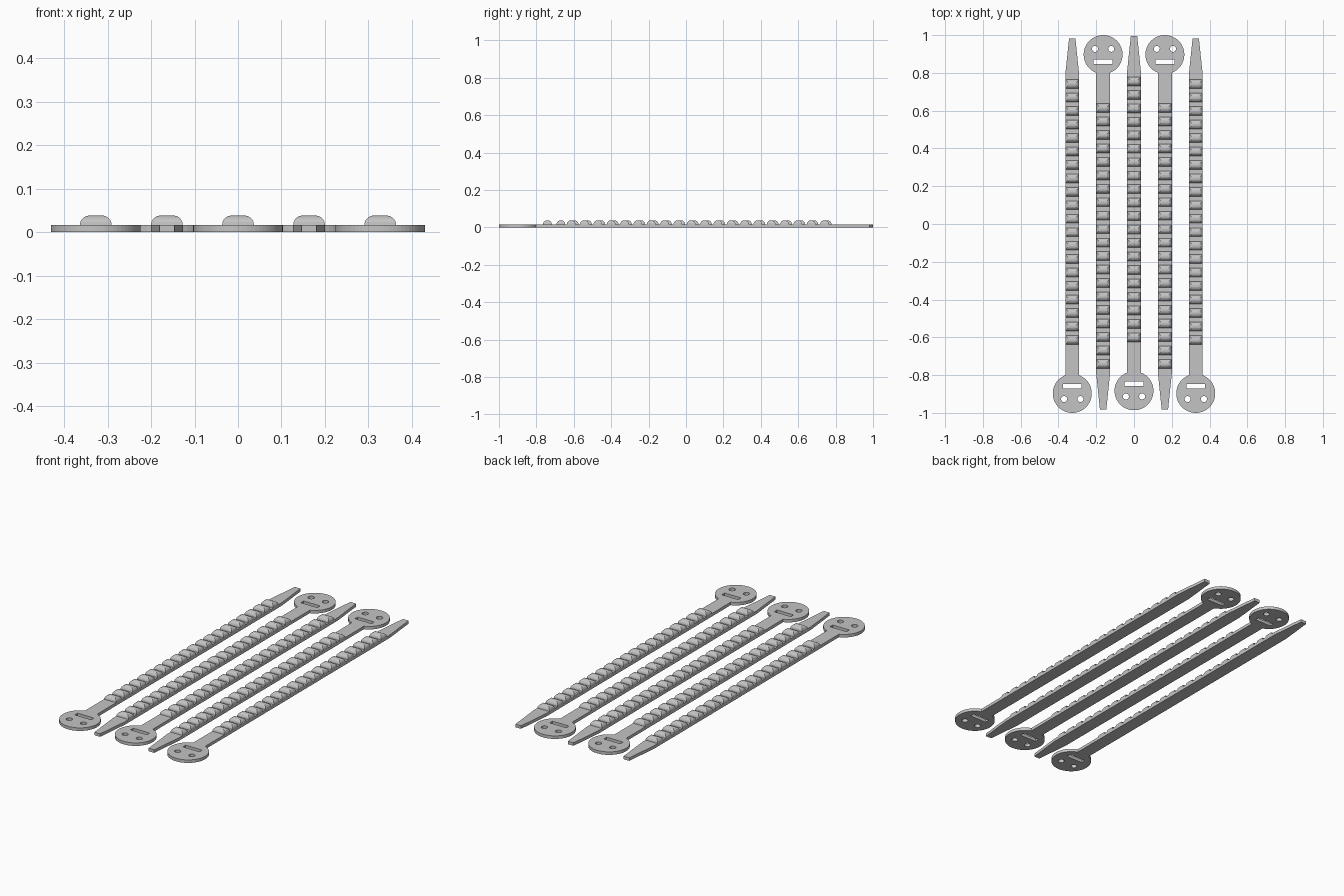
import bpy, bmesh, math
from mathutils import Matrix

if "Cube" in bpy.data.objects:
    bpy.data.objects.remove(bpy.data.objects["Cube"])

T = 0.0165          # strap thickness
HALF_W = 0.0365     # strap half width
HEAD_R = 0.103      # head radius
TIP_Y = 1.878       # strap tip, measured from the head centre

grey = bpy.data.materials.new("light grey plastic")
grey.diffuse_color = (0.55, 0.55, 0.55, 1)
grey.use_nodes = True
grey.node_tree.nodes["Principled BSDF"].inputs["Base Color"].default_value = grey.diffuse_color


def circle(cx, cy, r, n):
    return [(cx + r * math.cos(math.tau * i / n), cy + r * math.sin(math.tau * i / n)) for i in range(n)]


def plate_mesh():
    """Flat outline of head, strap and tapered tip, with two eyes and a slot cut out."""
    a = math.asin(HALF_W / HEAD_R)
    start, sweep, n = math.pi / 2 + a, math.tau - 2 * a, 56
    outline = [(HEAD_R * math.cos(start + sweep * i / n), HEAD_R * math.sin(start + sweep * i / n))
               for i in range(n + 1)]
    outline += [(HALF_W, 1.69), (0.017, TIP_Y), (-0.017, TIP_Y), (-HALF_W, 1.69)]
    slot = [(-0.05, 0.026), (0.05, 0.026), (0.05, 0.05), (-0.05, 0.05)]
    loops = [outline, slot, circle(-0.043, -0.03, 0.016, 20), circle(0.043, -0.03, 0.016, 20)]
    cu = bpy.data.curves.new("plate_outline", 'CURVE')
    cu.dimensions, cu.fill_mode, cu.extrude = '2D', 'BOTH', T / 2
    for pts in loops:
        s = cu.splines.new('POLY')
        s.points.add(len(pts) - 1)
        for p, (x, y) in zip(s.points, pts):
            p.co = (x, y, 0, 1)
        s.use_cyclic_u = True
    ob = bpy.data.objects.new("plate_outline", cu)
    bpy.context.collection.objects.link(ob)
    bpy.context.view_layer.update()
    me = bpy.data.meshes.new_from_object(ob.evaluated_get(bpy.context.evaluated_depsgraph_get()))
    bpy.data.objects.remove(ob)
    me.transform(Matrix.Translation((0, 0, T / 2)))
    bm = bmesh.new()
    bm.from_mesh(me)
    bmesh.ops.remove_doubles(bm, verts=bm.verts, dist=1e-5)
    bmesh.ops.recalc_face_normals(bm, faces=bm.faces)
    for f in bm.faces:
        f.smooth = False
    bm.to_mesh(me)
    bm.free()
    me.materials.clear()
    me.materials.append(grey)
    return me


def ridges_mesh():
    """Row of twenty rounded ridges with mitred corners."""
    bm = bmesh.new()
    r, steps = 0.0215, 5
    for k in range(20):
        cy = 0.283 + k * 0.0713
        layers = [(HALF_W, 0.0235, T - 0.004)]
        for i in range(steps + 1):
            a = math.pi / 2 * i / steps
            layers.append((0.015 + r * math.cos(a), 0.002 + r * math.cos(a), T + r * math.sin(a)))
        rings = [[bm.verts.new((sx * hx, cy + sy * hy, z))
                  for sx, sy in ((-1, -1), (1, -1), (1, 1), (-1, 1))] for hx, hy, z in layers]
        for lo, hi in zip(rings, rings[1:]):
            for i in range(4):
                j = (i + 1) % 4
                bm.faces.new((lo[i], lo[j], hi[j], hi[i]))
        bm.faces.new(rings[-1])
        bm.faces.new(rings[0][::-1])
    me = bpy.data.meshes.new("ridges")
    bm.to_mesh(me)
    bm.free()
    me.materials.append(grey)
    return me


plate, ridges = plate_mesh(), ridges_mesh()

# Five ties side by side, every second one turned around
for i in range(5):
    flipped = i % 2 == 1
    y = 0.897 if flipped else (-0.883 if i == 2 else -0.897)
    for name, me in (("tie_plate", plate), ("tie_ridges", ridges)):
        ob = bpy.data.objects.new(f"{name}_{i + 1}", me)
        ob.location = ((i - 2) * 0.1635, y, 0)
        ob.rotation_euler.z = math.pi if flipped else 0
        bpy.context.collection.objects.link(ob)
